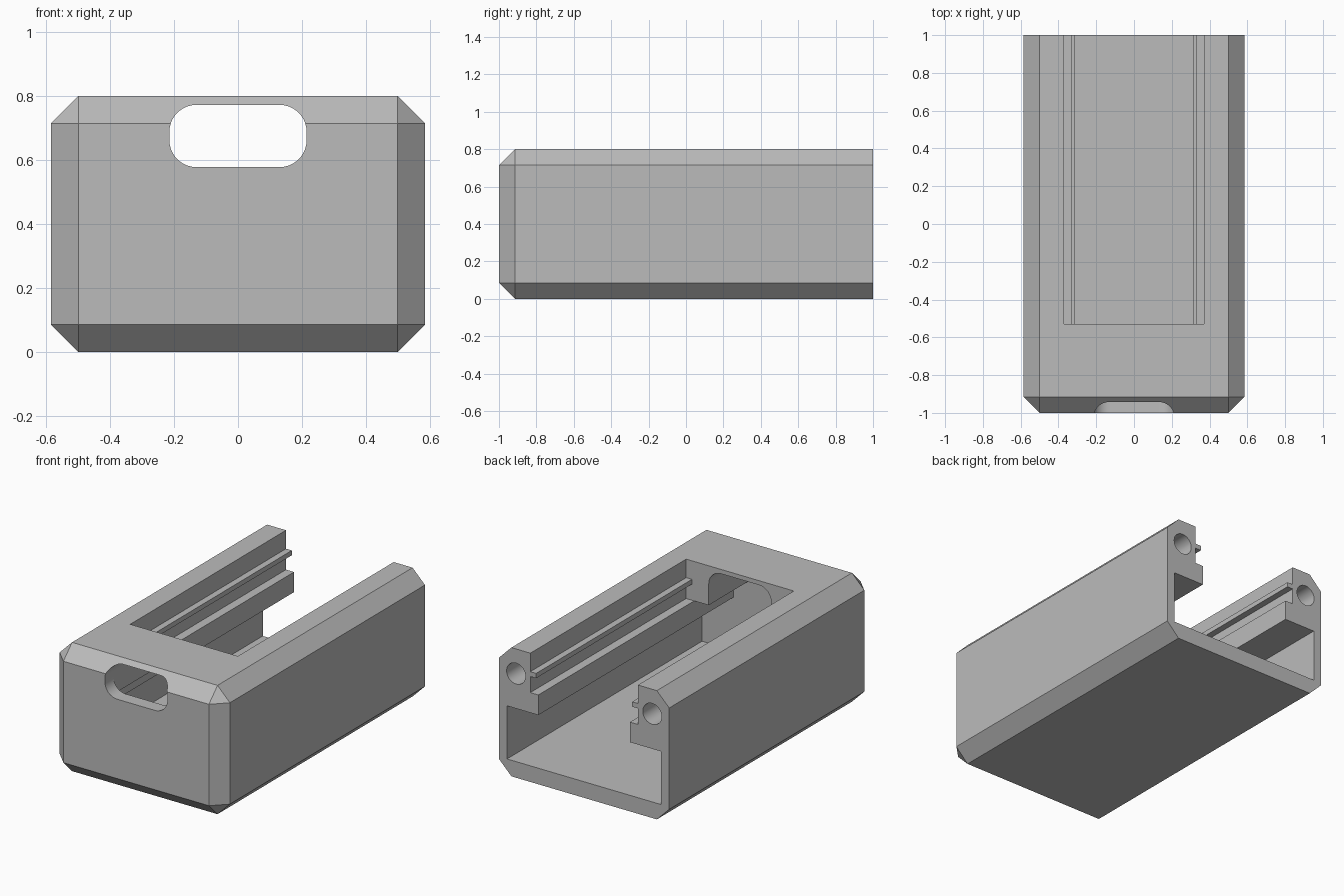
import bpy, bmesh, math

cube = bpy.data.objects.get("Cube")
if cube:
    bpy.data.objects.remove(cube, do_unlink=True)

grey = bpy.data.materials.new("plain grey")
grey.use_nodes = True
grey.diffuse_color = (0.5, 0.5, 0.5, 1)
grey.node_tree.nodes["Principled BSDF"].inputs["Base Color"].default_value = (0.5, 0.5, 0.5, 1)


def make_object(name, bm):
    bmesh.ops.recalc_face_normals(bm, faces=bm.faces)
    mesh = bpy.data.meshes.new(name)
    bm.to_mesh(mesh)
    bm.free()
    mesh.materials.append(grey)
    obj = bpy.data.objects.new(name, mesh)
    bpy.context.collection.objects.link(obj)
    return obj


def prism(name, profile, y0, y1):
    """Extrude an (x, z) outline along y."""
    bm = bmesh.new()
    face = bm.faces.new([bm.verts.new((x, y0, z)) for x, z in profile])
    new = bmesh.ops.extrude_face_region(bm, geom=[face])["geom"]
    moved = [v for v in new if isinstance(v, bmesh.types.BMVert)]
    bmesh.ops.translate(bm, verts=moved, vec=(0, y1 - y0, 0))
    return make_object(name, bm)


def mirrored(half):
    return half + [(-x, z) for x, z in reversed(half)]


def arc(cx, cz, r, start, end, steps):
    angles = [math.radians(start + (end - start) * i / steps) for i in range(steps + 1)]
    return [(cx + r * math.cos(a), cz + r * math.sin(a)) for a in angles]


# Outer body: a block chamfered everywhere except around the open back
W, H, C = 0.585, 0.8, 0.085
bm = bmesh.new()
bmesh.ops.create_cube(bm, size=1)
for v in bm.verts:
    v.co = (v.co.x * 2 * W, v.co.y * 2, (v.co.z + 0.5) * H)
edges = [e for e in bm.edges if not all(v.co.y > 0.9 for v in e.verts)]
bmesh.ops.bevel(bm, geom=edges, offset=C, segments=1, affect='EDGES')
body = make_object("housing_body", bm)

WALL, LEDGE, GROOVE, FRONT = 0.53, 0.315, 0.37, -0.915
LEDGE_TOP, BLOCK = 0.555, -0.53
cutters = []

# Lower cavity running under the ledges to the front wall
cutters.append(prism("cavity_cutter", mirrored(
    [(WALL, 0.1), (WALL, 0.43), (LEDGE, 0.43), (LEDGE, LEDGE_TOP)]), FRONT, 1.1))

# Open top channel with a thin rib along each side
cutters.append(prism("channel_cutter", mirrored(
    [(0.3, 0.3), (0.3, LEDGE_TOP), (GROOVE, LEDGE_TOP), (GROOVE, 0.655),
     (0.33, 0.655), (0.33, 0.685), (GROOVE, 0.685), (GROOVE, 0.9)]), BLOCK, 1.1))

# Rounded front slot, opening downward behind the front wall
S, LOW, TOP, R = 0.215, 0.578, 0.773, 0.085
slot = mirrored(arc(S - R, LOW + R, R, -90, 0, 10) + arc(S - R, TOP - R, R, 0, 90, 10))
cutters.append(prism("slot_cutter", slot, -1.1, -0.4))
cutters.append(prism("slot_relief_cutter", mirrored([(S, 0.5), (S, 0.675)]), FRONT, -0.4))

# Round holes in the back ends of the side walls
for side, label in ((1, "left"), (-1, "right")):
    ring = arc(side * 0.468, 0.647, 0.065, 0, 360, 32)[:-1]
    cutters.append(prism(label + "_hole_cutter", ring, 0.5, 1.1))

# Apply the cuts and remove the helpers
for cutter in cutters:
    mod = body.modifiers.new(cutter.name, 'BOOLEAN')
    mod.operation = 'DIFFERENCE'
    mod.solver = 'EXACT'
    mod.object = cutter
    cutter.hide_render = True

bpy.context.view_layer.objects.active = body
body.select_set(True)
for mod in list(body.modifiers):
    bpy.ops.object.modifier_apply(modifier=mod.name)
for cutter in cutters:
    bpy.data.objects.remove(cutter, do_unlink=True)

bpy.ops.object.shade_smooth_by_angle(angle=math.radians(30))
